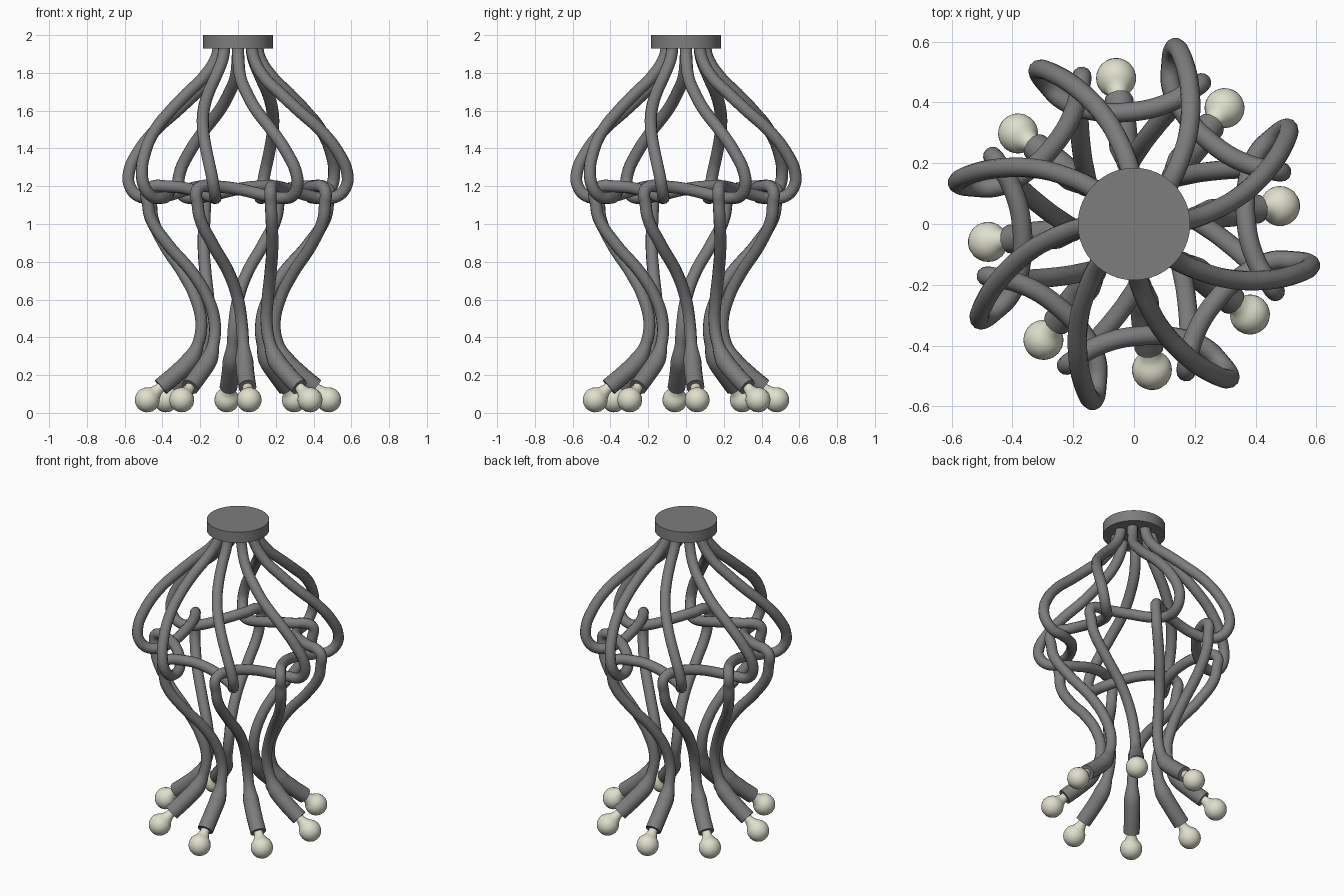
import bpy, bmesh, math
from mathutils import Vector, Matrix

if "Cube" in bpy.data.objects:
    bpy.data.objects.remove(bpy.data.objects["Cube"])


def material(name, rgb):
    m = bpy.data.materials.new(name)
    m.diffuse_color = (*rgb, 1)
    m.use_nodes = True
    m.node_tree.nodes["Principled BSDF"].inputs["Base Color"].default_value = m.diffuse_color
    return m


METAL = material("grey_metal", (0.205, 0.205, 0.205))
GLASS = material("warm_white_glass", (0.74, 0.74, 0.61))
TUBE = 0.032

# One arm as (radius, turn in degrees, height, thickness factor)
ARM = [
    (0.10, 0, 1.95, 1), (0.115, 1, 1.88, 1), (0.18, 4, 1.78, 1),
    (0.275, 10, 1.69, 1), (0.37, 15.5, 1.60, 1), (0.48, 22.5, 1.49, 1),
    (0.56, 28, 1.37, 1), (0.595, 31.2, 1.27, 1), (0.587, 32.3, 1.20, 1),
    (0.54, 32, 1.148, 1), (0.47, 30, 1.138, 1), (0.405, 22, 1.15, 1),
    (0.37, 0, 1.185, 1), (0.418, -16.5, 1.198, 1), (0.497, -24.5, 1.192, 1),
    (0.514, -25.5, 1.165, 1),
    (0.508, -25, 1.11, 1), (0.495, -24, 1.03, 1), (0.415, -19, 0.894, 1),
    (0.292, -9, 0.735, 1), (0.222, 0, 0.60, 1), (0.195, 6, 0.47, 1),
    (0.215, 7.5, 0.36, 1), (0.255, 7.5, 0.28, 1.5), (0.325, 7, 0.21, 1.5),
    (0.412, 7, 0.137, 1.5),
]


def polar(r, deg, z):
    a = math.radians(deg)
    return Vector((r * math.cos(a), r * math.sin(a), z))


def mesh_object(name, bm, mat):
    me = bpy.data.meshes.new(name)
    bm.to_mesh(me)
    bm.free()
    me.materials.append(mat)
    ob = bpy.data.objects.new(name, me)
    bpy.context.collection.objects.link(ob)
    return ob


def smooth(ob):
    bpy.ops.object.select_all(action='DESELECT')
    ob.select_set(True)
    bpy.context.view_layer.objects.active = ob
    bpy.ops.object.shade_smooth_by_angle(angle=math.radians(40))


def make_arm():
    cu = bpy.data.curves.new("arm", 'CURVE')
    cu.dimensions = '3D'
    cu.bevel_depth = TUBE
    cu.bevel_resolution = 4
    cu.resolution_u = 6
    cu.use_fill_caps = True
    sp = cu.splines.new('BEZIER')
    sp.bezier_points.add(len(ARM) - 1)
    for bp, (r, d, z, k) in zip(sp.bezier_points, ARM):
        bp.co = polar(r, d, z)
        bp.radius = k
        bp.handle_left_type = bp.handle_right_type = 'AUTO'
    ob = bpy.data.objects.new("arm_1", cu)
    bpy.context.collection.objects.link(ob)
    bpy.context.view_layer.update()
    bpy.ops.object.select_all(action='DESELECT')
    ob.select_set(True)
    bpy.context.view_layer.objects.active = ob
    bpy.ops.object.convert(target='MESH')
    ob = bpy.context.view_layer.objects.active
    ob.data.materials.clear()
    ob.data.materials.append(METAL)
    return ob


def make_bulb():
    # lathed profile: neck flaring into a globe, pointing along +z
    prof = [(0.026, -0.12), (0.027, -0.085), (0.034, -0.065)]
    for i in range(11):
        a = math.radians(-52 + 142 * i / 10)
        prof.append((0.066 * math.cos(a), 0.066 * math.sin(a)))
    bm = bmesh.new()
    vs = [bm.verts.new((r, 0, z)) for r, z in prof]
    es = [bm.edges.new(p) for p in zip(vs, vs[1:])]
    bmesh.ops.spin(bm, geom=vs + es, cent=(0, 0, 0), axis=(0, 0, 1),
                   angle=math.tau, steps=24)
    bmesh.ops.remove_doubles(bm, verts=bm.verts, dist=0.0005)
    bmesh.ops.recalc_face_normals(bm, faces=bm.faces)
    centre = polar(0.484, 7, 0.069)
    aim = centre - polar(0.403, 7, 0.145)
    bm.transform(Matrix.Translation(centre) @
                 aim.to_track_quat('Z', 'Y').to_matrix().to_4x4())
    return mesh_object("bulb_1", bm, GLASS)


# Ceiling plate
bm = bmesh.new()
bmesh.ops.create_cone(bm, cap_ends=True, segments=64, radius1=0.185,
                      radius2=0.185, depth=0.07)
bm.transform(Matrix.Translation((0, 0, 1.965)))
smooth(mesh_object("ceiling_plate", bm, METAL))

# Eight arms and bulbs around the centre
for part in (make_arm(), make_bulb()):
    smooth(part)
    base = part.name[:-2]
    for n in range(1, 8):
        copy = part.copy()
        copy.name = f"{base}_{n + 1}"
        copy.rotation_euler.z = n * math.tau / 8
        bpy.context.collection.objects.link(copy)
